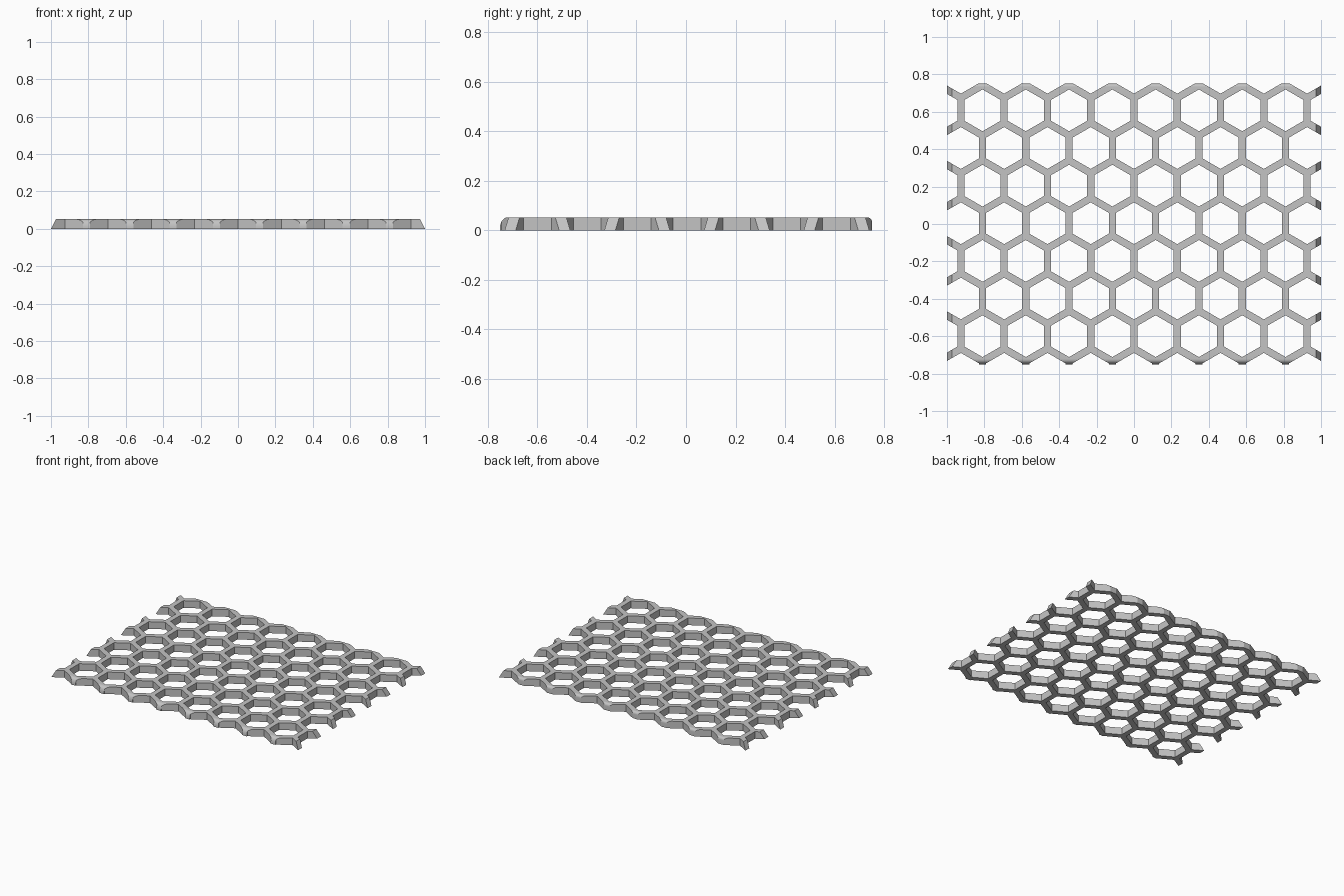
import bpy
import bmesh
from math import sin, cos, pi, sqrt

cube = bpy.data.objects.get("Cube")
if cube:
    bpy.data.objects.remove(cube, do_unlink=True)

HEIGHT = 0.052
PITCH = 0.2314          # distance between cell centres in a row
ROW = 0.2012            # distance between rows
WALL = 0.038
SHIFT = 0.004           # lattice offset towards the back
SLOPE = 0.027           # inward lean of the two ends

grey = bpy.data.materials.new("light grey")
grey.use_nodes = True
colour = (0.55, 0.55, 0.55, 1)
grey.diffuse_color = colour
grey.node_tree.nodes["Principled BSDF"].inputs["Base Color"].default_value = colour


def make_object(name, bm):
    bmesh.ops.recalc_face_normals(bm, faces=bm.faces)
    mesh = bpy.data.meshes.new(name)
    bm.to_mesh(mesh)
    bm.free()
    mesh.materials.append(grey)
    obj = bpy.data.objects.new(name, mesh)
    bpy.context.collection.objects.link(obj)
    return obj


def rounded_edge(side, depth, drop, steps=6):
    """Quarter ellipse from the outer face up to the flat top."""
    angles = [pi / 2 * i / steps for i in range(steps + 1)]
    return [(side * (0.751 - depth + depth * cos(a)), HEIGHT - drop + drop * sin(a))
            for a in angles]


def prism(bm, bottom, top):
    """Close two matching rings of points into a solid."""
    a = [bm.verts.new(p) for p in bottom]
    b = [bm.verts.new(p) for p in top]
    bm.faces.new(a)
    bm.faces.new(b)
    for i in range(len(a)):
        j = (i + 1) % len(a)
        bm.faces.new((a[i], a[j], b[j], b[i]))


# Plate with rounded front and back edges and leaning ends
profile = ([(-0.751, 0)] + rounded_edge(-1, 0.03, 0.042)
           + rounded_edge(1, 0.018, 0.02)[::-1] + [(0.751, 0)])
bm = bmesh.new()
rings = [[(s * (1 - SLOPE * z / HEIGHT), y, z) for y, z in profile] for s in (-1, 1)]
prism(bm, *rings)
plate = make_object("honeycomb_panel", bm)

# Hexagonal cells, alternate rows offset by half a pitch
bm = bmesh.new()
radius = (PITCH - WALL) / sqrt(3)
for row in range(-4, 5):
    for col in range(-5, 6):
        cx = (col + 0.5 * (row % 2)) * PITCH
        cy = row * ROW + SHIFT
        ring = [(cx + radius * sin(k * pi / 3), cy + radius * cos(k * pi / 3))
                for k in range(6)]
        prism(bm, [(x, y, -0.1) for x, y in ring], [(x, y, 0.2) for x, y in ring])
cells = make_object("cell_cutter", bm)
cells.hide_render = True

# Cut the cells out of the plate
cut = plate.modifiers.new("cells", 'BOOLEAN')
cut.operation = 'DIFFERENCE'
cut.solver = 'EXACT'
cut.object = cells
bpy.ops.object.select_all(action='DESELECT')
bpy.context.view_layer.objects.active = plate
plate.select_set(True)
bpy.ops.object.modifier_apply(modifier=cut.name)
bpy.data.objects.remove(cells, do_unlink=True)
bpy.ops.object.shade_smooth_by_angle(angle=pi / 9)
